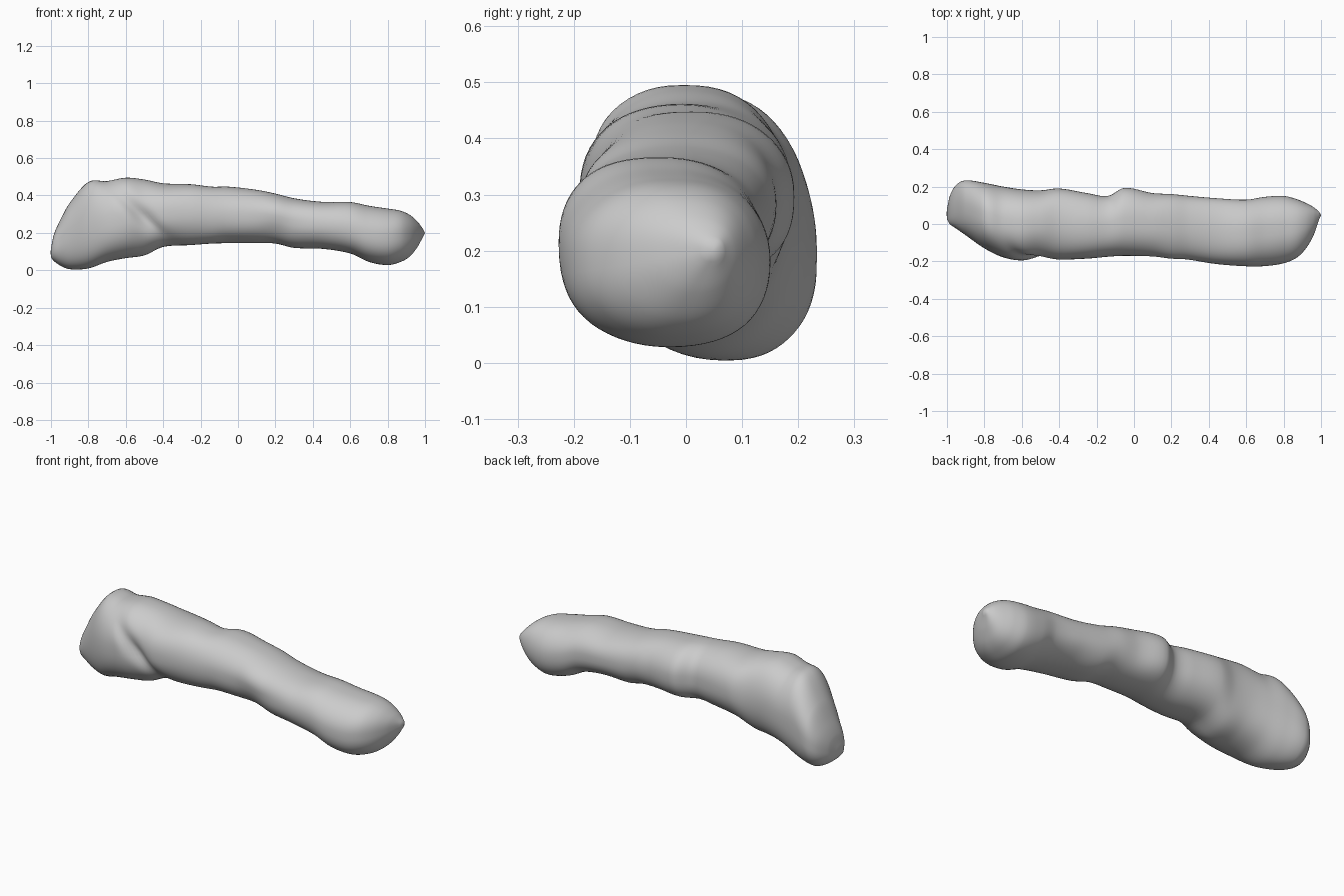
import bpy, bmesh, math

if "Cube" in bpy.data.objects:
    bpy.data.objects.remove(bpy.data.objects["Cube"])

# Stations along the length: x, z low, z high, y low, y high
S = [(-1.0, .07, .12, .025, .08), (-.985, .05, .19, .0, .15), (-.95, .025, .27, -.025, .21),
     (-.9, .006, .36, -.06, .233), (-.8, .01, .472, -.13, .22), (-.7, .045, .477, -.178, .2),
     (-.6, .065, .495, -.195, .185), (-.5, .08, .485, -.182, .18), (-.4, .125, .465, -.19, .19),
     (-.25, .135, .46, -.185, .165), (-.14, .143, .447, -.175, .15), (-.05, .145, .447, -.17, .193),
     (.1, .145, .43, -.175, .165), (.2, .143, .41, -.19, .16), (.3, .12, .385, -.195, .15),
     (.45, .115, .366, -.215, .137), (.6, .09, .365, -.226, .13), (.7, .045, .345, -.225, .145),
     (.8, .028, .33, -.21, .15), (.87, .045, .318, -.18, .133), (.92, .075, .295, -.13, .112),
     (.96, .125, .26, -.06, .09), (.99, .18, .22, .025, .066)]
SIDES, STEPS = 64, 6


def smooth_step_curve(k, t):
    """Shape-preserving Hermite interpolation between stations k and k+1."""
    out = []
    h = S[k + 1][0] - S[k][0]

    def slope(i, c):
        a, b = max(i - 1, 0), min(i + 1, len(S) - 1)
        return (S[b][c] - S[a][c]) / (S[b][0] - S[a][0])
    for c in range(1, 5):
        p, q = S[k][c], S[k + 1][c]
        m, n = slope(k, c) * h, slope(k + 1, c) * h
        out.append((2*t**3 - 3*t**2 + 1)*p + (t**3 - 2*t**2 + t)*m
                   + (3*t**2 - 2*t**3)*q + (t**3 - t**2)*n)
    return S[k][0] + h * t, out


def power(v, e):
    return math.copysign(abs(v) ** e, v)


def bump(v, width):
    return math.exp(-(v / width) ** 2)


bm = bmesh.new()
rings = []
for k in range(len(S) - 1):
    for j in range(STEPS + (k == len(S) - 2)):
        x, (z0, z1, y0, y1) = smooth_step_curve(k, j / STEPS)
        cy, cz, ry, rz = (y0+y1)/2, (z0+z1)/2, (y1-y0)/2, (z1-z0)/2
        ring = []
        for i in range(SIDES):
            a = math.tau * i / SIDES
            c, s = math.cos(a), math.sin(a)
            y, z = power(c, .88), power(s, .88)
            pz = cz + rz * z
            # diagonal crease and shallow dents on the front side
            front = max(0, -c) ** 1.5
            d = .03 * bump(x + .52 + (pz - .3) * .9, .05) * front * bump(pz - .29, .16)
            d += .018 * bump(x - .2, .1) * front * bump(pz - .2, .08)
            # soft organic ripple
            d += .004 * math.sin(9 * x + 3 * a) * min(1, rz / .12) * abs(c * s)
            f = 1 - d / max(ry, .03)
            ring.append(bm.verts.new((x, cy + ry * y * f, cz + rz * z * f)))
        rings.append(ring)

# Skin the rings and close both ends
for r, q in zip(rings, rings[1:]):
    for i in range(SIDES):
        n = (i + 1) % SIDES
        bm.faces.new((r[i], r[n], q[n], q[i]))
for ring, tip in ((rings[0], (-1.002, .095, .055)), (rings[-1], (1.0, .2, .047))):
    v = bm.verts.new((tip[0], tip[2], tip[1]))
    for i in range(SIDES):
        bm.faces.new((ring[i], ring[(i + 1) % SIDES], v))
bmesh.ops.recalc_face_normals(bm, faces=bm.faces)
for f in bm.faces:
    f.smooth = True

mesh = bpy.data.meshes.new("lumpy_rod")
bm.to_mesh(mesh)
bm.free()
rod = bpy.data.objects.new("lumpy_rod", mesh)
bpy.context.collection.objects.link(rod)

grey = bpy.data.materials.new("light grey")
grey.diffuse_color = (.6, .6, .6, 1)
grey.use_nodes = True
grey.node_tree.nodes["Principled BSDF"].inputs["Base Color"].default_value = grey.diffuse_color
mesh.materials.append(grey)
